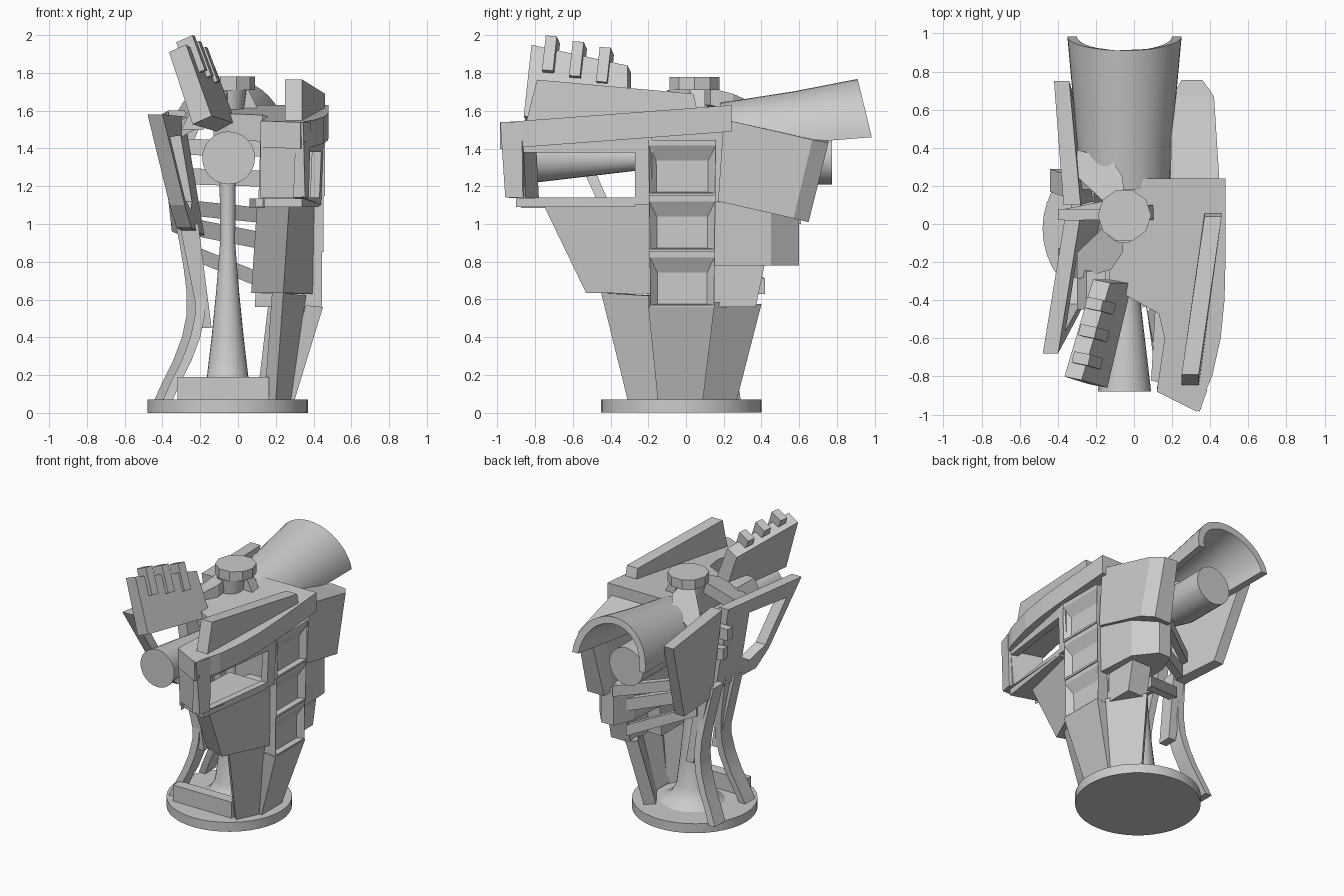
import bpy, bmesh
from math import sin, cos, pi
from mathutils import Vector as V


def loft(name, rings, closed=False, smooth=False):
    """Skin equal-length point loops; cap the ends unless closed into a torus."""
    bm = bmesh.new()
    vs = [[bm.verts.new(p) for p in r] for r in rings]
    n = len(vs[0])
    pairs = list(zip(vs, vs[1:])) + ([(vs[-1], vs[0])] if closed else [])
    for a, b in pairs:
        for i in range(n):
            j = (i + 1) % n
            bm.faces.new((a[i], a[j], b[j], b[i]))
    if not closed:
        bm.faces.new(vs[0])
        bm.faces.new(vs[-1])
    bmesh.ops.recalc_face_normals(bm, faces=bm.faces)
    me = bpy.data.meshes.new(name)
    bm.to_mesh(me)
    bm.free()
    ob = bpy.data.objects.new(name, me)
    bpy.context.collection.objects.link(ob)
    if smooth:
        bpy.ops.object.select_all(action='DESELECT')
        ob.select_set(True)
        bpy.context.view_layer.objects.active = ob
        bpy.ops.object.shade_smooth_by_angle(angle=0.6)
    return ob


def slab(name, face, vec):
    return loft(name, [face, [V(p) + V(vec) for p in face]])


def lathe(name, c, prof, n, axis='z', smooth=True):
    """prof: (radius, position along axis)"""
    rings = []
    for r, h in prof:
        ring = []
        for i in range(n):
            u, w = r * cos(2 * pi * i / n), r * sin(2 * pi * i / n)
            ring.append((c[0] + u, c[1] + w, h) if axis == 'z' else (c[0] + u, h, c[1] + w))
        rings.append(ring)
    return loft(name, rings, smooth=smooth)


def side_prism(name, yz, x0, x1):
    return loft(name, [[(x0, y, z) for y, z in yz], [(x1, y, z) for y, z in yz]])


def box(name, x0, x1, y0, y1, z0, z1):
    return side_prism(name, [(y0, z0), (y1, z0), (y1, z1), (y0, z1)], x0, x1)


def beam(name, a, b, wy, wz):
    return loft(name, [[V(p) + V((0, sy * wy / 2, sz * wz / 2))
                        for sy, sz in ((-1, -1), (1, -1), (1, 1), (-1, 1))] for p in (a, b)])


def frame(name, outer, inner, fx, t):
    """Plate with an opening, outlines in (y, z), x given by fx."""
    def put(loop, d):
        return [(fx(y, z) + d, y, z) for y, z in loop]
    return loft(name, [put(outer, 0), put(outer, t), put(inner, t), put(inner, 0)], closed=True)


# Base, stem and crosswise barrel
lathe("base_disc", (-0.055, -0.025), [(0.425, 0), (0.425, 0.07)], 40)
lathe("stem", (-0.055, 0.0), [(0.22, 0.07), (0.15, 0.11), (0.11, 0.19), (0.085, 0.4), (0.06, 0.65),
                              (0.04, 0.9), (0.042, 1.2), (0.07, 1.5), (0.1, 1.71)], 24)
box("front_toe", -0.32, 0.165, -0.31, -0.23, 0.07, 0.19)
lathe("barrel", (-0.05, 1.35), [(0.14, -0.88), (0.06, -0.2), (0.06, 0.1), (0.14, 0.45), (0.14, 0.775)], 24, 'y')

# Flared half-pipe hood
rings = []
for y, z, r, tilt in ((0.18, 1.40, 0.235, 0), (0.6, 1.43, 0.265, 0.03), (0.985, 1.46, 0.3, 0.075)):
    outer = [pi * i / 20 for i in range(21)]
    rings.append([(-0.05 + k * cos(a), y - tilt * sin(a), z + k * 1.03 * sin(a))
                  for k, seq in ((r, outer), (r - 0.05, outer[::-1])) for a in seq])
loft("hood", rings, smooth=True)

# Top knob with splayed struts
lathe("knob", (-0.05, 0.045), [(0.14, 1.71), (0.14, 1.78)], 10, smooth=False)
for s in (1, -1):
    yc = 0.05
    slab("knob_strut", [(-0.05, yc + s * .08, 1.72), (-0.14, yc + s * .05, 1.72),
                        (-0.3, yc + s * .2, 1.56), (-0.3, yc + s * .34, 1.55),
                        (-0.12, yc + s * .29, 1.65), (-0.06, yc + s * .2, 1.69)], (0, 0, -0.09))
slab("knob_strut_right", [(-0.02, .02, 1.72), (.05, .02, 1.72), (.12, .02, 1.58), (.05, .02, 1.58)], (0, .08, 0))

# Deck plate with curved outer edge, sloping to the front
outline = [(-.13, .24), (.48, .24), (.48, -.2), (.475, -.4), (.455, -.6), (.41, -.8), (.33, -.985),
           (.12, -.88), (.16, -.6), (.13, -.47), (-.05, -.37), (-.13, -.3)]
loft("deck", [[(x, y, 1.612 + .075 * y - t) for x, y in outline] for t in (0, .14)])
loft("deck_ridge", [[(.25, -.85, 1.53), (.34, -.85, 1.53), (.34, -.79, 1.765), (.25, -.79, 1.765)],
                    [(.37, .06, 1.6), (.46, .06, 1.6), (.46, .04, 1.69), (.37, .04, 1.69)]])

# Right side window frame, shelf and front end
frame("right_frame", [(-.96, 1.44), (-.955, 1.14), (-.18, 1.1), (-.18, 1.5)],
      [(-.86, 1.38), (-.85, 1.14), (-.27, 1.14), (-.27, 1.38)],
      lambda y, z: .455 + .13 * (y + .2) - .04 * (1.5 - z), -.05)
loft("front_end", [[(.12, -.88, 1.54), (.345, -.985, 1.54), (.385, -.87, 1.54), (.14, -.8, 1.54)],
                   [(.12, -.86, 1.14), (.355, -.958, 1.14), (.375, -.865, 1.14), (.14, -.78, 1.14)]])
slab("shelf", [(.09, -.82, 1.09), (.34, -.9, 1.09), (.43, -.27, 1.09), (.12, -.27, 1.09)], (0, 0, .045))
beam("inner_rail", (.06, -.4, 1.11), (.14, -.86, 1.11), .03, .05)

# Right core and recessed spine cells
loft("right_core", [[(.09, -.16, .56), (.36, -.16, .56), (.36, .16, .56), (.09, .16, .56)],
                    [(.12, -.2, 1.5), (.38, -.2, 1.5), (.38, .2, 1.5), (.12, .2, 1.5)]])
for k in range(3):
    z0, z1 = .555 + .297 * k, .555 + .297 * (k + 1)
    xo = .445 + .008 * k

    def cell(z, x, m):
        w = .17 + .01 * (z - .55) - m
        return x, -.02 - w, -.02 + w
    rings = []
    for x, m, zb, zt in ((.34, 0, z0, z1), (xo, 0, z0, z1),
                         (xo, .002, z0 + .015, z1 - .03), (xo - .04, .04, z0 + .02, z1 - .11)):
        (a, b, c), (d, e, f) = cell(zb, x, m), cell(zt, x, m)
        rings.append([(a, b, zb), (a, c, zb), (d, f, zt), (d, e, zt)])
    loft("spine_cell", rings)

# Right lower panels and foot petals
slab("front_lower_panel", [(.41, -.18, 1.12), (.27, -.75, 1.09), (.24, -.53, .635), (.4, -.18, .63)],
     (-.17, .06, 0))
slab("petal_centre", [(.30, -.15, .07), (.30, .09, .07), (.45, .15, .56), (.45, -.2, .56)], (-.09, 0, .01))
slab("petal_front", [(.28, -.15, .07), (.2, -.31, .07), (.24, -.45, .635), (.36, -.2, .62)], (-.06, .06, 0))
slab("petal_rear", [(.28, .09, .07), (.16, .27, .07), (.22, .4, .575), (.38, .15, .585)], (-.06, -.06, 0))

# Rear right armour
loft("rear_block_upper", [[(.19, .2, 1.555), (.45, .2, 1.555), (.45, .17, 1.12), (.19, .17, 1.12)],
                          [(.2, .67, 1.45), (.42, .67, 1.447), (.42, .57, 1.03), (.2, .57, 1.03)],
                          [(.25, .755, 1.44), (.36, .755, 1.43), (.36, .65, 1.01), (.22, .65, 1.01)]])
loft("rear_block_lower", [[(.1, .14, 1.12), (.43, .14, 1.12), (.42, .14, .78), (.1, .14, .78)],
                          [(.12, .45, 1.1), (.4, .45, 1.1), (.4, .45, .78), (.12, .45, .78)],
                          [(.18, .6, 1.06), (.28, .6, 1.06), (.28, .6, .78), (.18, .6, .78)]])
side_prism("rear_block_foot", [(.14, .8), (.42, .8), (.37, .56), (.14, .56)], .2, .36)

# Left side: open front frame and solid rear plate
frame("left_frame", [(-.68, 1.58), (-.46, 1.1), (-.36, .98), (.02, .94), (.02, 1.57)],
      [(-.56, 1.46), (-.42, 1.14), (-.28, 1.07), (-.2, 1.12), (-.2, 1.47)],
      lambda y, z: -.37 + .16 * y + .17 * (1.58 - z), .08)
loft("left_rear_plate", [[(-.42, .75, 1.57), (-.34, .75, 1.57), (-.27, .52, .96), (-.35, .52, .96)],
                         [(-.37, .1, 1.6), (-.28, .1, 1.6), (-.21, .12, .94), (-.3, .12, .94)]])

# Two bowed left legs and the straight struts inside
path = [(-.42, .07), (-.375, .17), (-.32, .28), (-.275, .4), (-.25, .52), (-.25, .64),
        (-.265, .76), (-.285, .88), (-.31, 1.02)]
for shift, y0, y1 in ((0, .23, .09), (.045, -.19, -.12)):
    rings = []
    for i, (x, z) in enumerate(path):
        y, x = y0 + (y1 - y0) * i / (len(path) - 1), x + shift
        rings.append([(x - .022, y - .06, z), (x + .03, y - .06, z), (x + .03, y + .06, z), (x - .022, y + .06, z)])
    loft("left_leg", rings, smooth=True)
for y in (-.2, .1):
    slab("left_strut", [(-.2, y, .45), (-.14, y, .45), (-.21, y - .03, 1.0), (-.31, y - .03, 1.0)], (0, .1, 0))

# Cross ribs
for a, b, h in (((-.4, .05, 1.41), (.14, .05, 1.40), .085), ((-.36, .05, 1.255), (.14, .15, 1.24), .085),
                ((-.3, .2, 1.09), (.18, .58, 1.04), .08), ((-.22, .22, .98), (.18, .5, .9), .09),
                ((-.22, .16, .84), (.2, .39, .67), .08)):
    beam("cross_rib", a, b, .06, h)

# Tilted toothed plate on the left front
back = V((.13, .55, -.04))
low, high = V((-.19, -.85, 1.55)), V((-.32, -.81, 1.93))
side = V((.05, -.01, .022))
sec = [low - side, low + side, high + side * .9, high - side * .9]
end = [p + back for p in sec]
for i in (2, 3):
    end[i] = end[i] + V((.02, -.04, -.07))
loft("toothed_plate", [sec, end])
up = (high - low).normalized()
for k in range(3):
    p = high + side * .75 + back * (.14 + .26 * k) + V((0, 0, -.02 * k))
    o = side.normalized() * .045
    q = [p - up * .15, p - up * .15 + o, p + up * .045 + o * .9, p + up * .045 - o * 1.2, p - o * 1.2]
    slab("plate_tooth", q, back.normalized() * .06)
loft("plate_wrist", [[(-.3, -.45, 1.5), (-.18, -.45, 1.5), (-.18, -.2, 1.5), (-.3, -.2, 1.5)],
                     [(-.25, -.45, 1.6), (-.15, -.45, 1.6), (-.15, -.25, 1.6), (-.25, -.25, 1.6)]])
